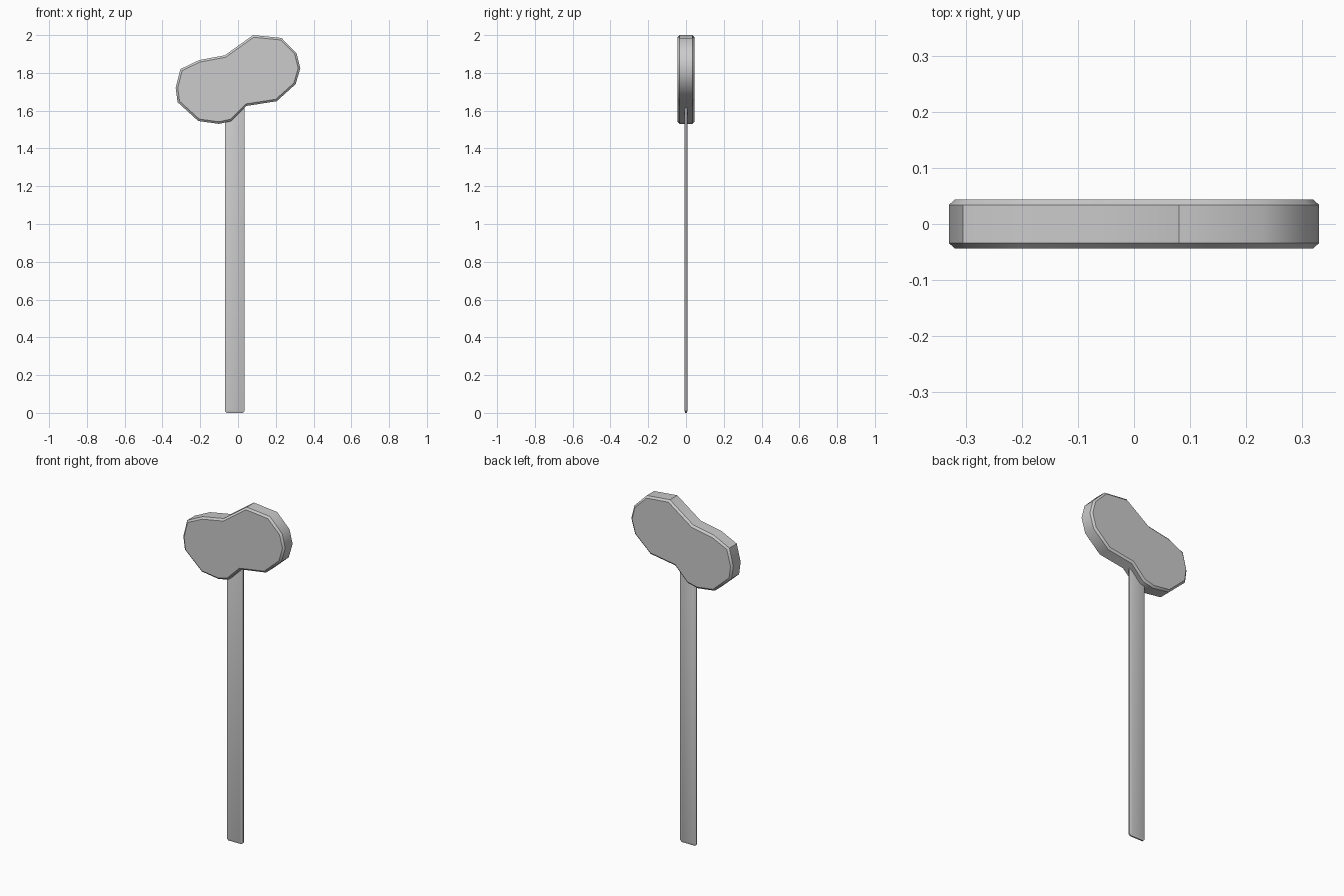
import bpy, bmesh, math
from mathutils import Vector

if "Cube" in bpy.data.objects:
    bpy.data.objects.remove(bpy.data.objects["Cube"])


def inset(points, d):
    """Move a clockwise outline inward by d with mitred corners."""
    out = []
    n = len(points)
    for i in range(n):
        p0, p, p1 = (Vector(points[j % n]) for j in (i - 1, i, i + 1))
        a, b = (p - p0).normalized(), (p1 - p).normalized()
        na, nb = Vector((a.y, -a.x)), Vector((b.y, -b.x))
        out.append(p + (na + nb) * d / (1 + na.dot(nb)))
    return out


def slab(name, outline, layers):
    """Loft an x/z outline through (y, inset) layers and cap both ends."""
    bm = bmesh.new()
    rings = [[bm.verts.new((p.x, y, p.y)) for p in inset(outline, d)]
             for y, d in layers]
    n = len(outline)
    for r0, r1 in zip(rings, rings[1:]):
        for i in range(n):
            j = (i + 1) % n
            bm.faces.new((r0[i], r0[j], r1[j], r1[i]))
    bm.faces.new(rings[0])
    bm.faces.new(rings[-1])
    bmesh.ops.recalc_face_normals(bm, faces=bm.faces)
    mesh = bpy.data.meshes.new(name)
    bm.to_mesh(mesh)
    bm.free()
    ob = bpy.data.objects.new(name, mesh)
    bpy.context.collection.objects.link(ob)
    bpy.ops.object.select_all(action='DESELECT')
    ob.select_set(True)
    bpy.context.view_layer.objects.active = ob
    bpy.ops.object.shade_smooth_by_angle(angle=math.radians(40))
    return ob


# Two-lobed head with chamfered rims
head_outline = [
    (0.08, 2.0), (0.23, 1.985), (0.31, 1.905), (0.33, 1.825), (0.305, 1.74),
    (0.205, 1.65), (0.045, 1.625), (-0.035, 1.545), (-0.10, 1.53),
    (-0.21, 1.545), (-0.32, 1.645), (-0.33, 1.72), (-0.305, 1.82),
    (-0.205, 1.868), (-0.07, 1.893)]
slab("head", head_outline,
     [(-0.044, 0.011), (-0.034, 0), (0.034, 0), (0.044, 0.011)])

# Thin flat stick with bevelled edges and clipped corners
l, r, t, c = -0.07, 0.035, 1.64, 0.01
stick_outline = [(l, t - c), (l + c, t), (r - c, t), (r, t - c),
                 (r, c), (r - c, 0), (l + c, 0), (l, c)]
slab("stick", stick_outline,
     [(-0.008, 0.011), (-0.004, 0), (0.004, 0), (0.008, 0.011)])
